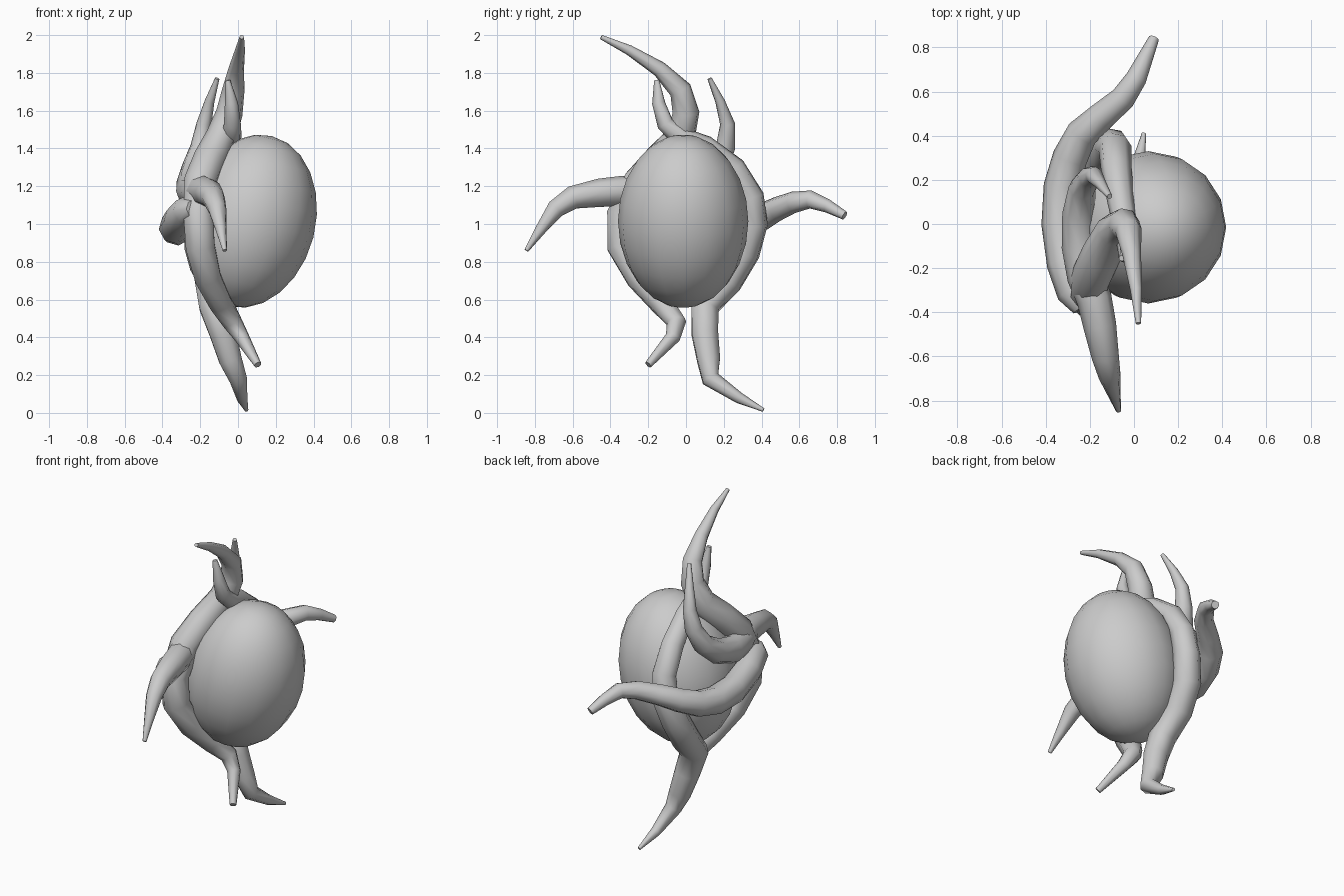
import bpy, math

# Egg-shaped body, leaning slightly towards +x
bpy.ops.mesh.primitive_uv_sphere_add(segments=16, ring_count=12, radius=1,
    location=(0.065, -0.015, 1.015), rotation=(0, 0.25, 0))
body = bpy.context.object
body.name = "body"
body.scale = (0.345, 0.345, 0.465)
bpy.ops.object.shade_smooth()


def tentacle(name, pts):
    """Tapered tube through (x, y, z, radius) points."""
    cu = bpy.data.curves.new(name, 'CURVE')
    cu.dimensions = '3D'
    cu.bevel_depth = 1.0
    cu.bevel_resolution = 2
    cu.use_fill_caps = True
    sp = cu.splines.new('POLY')
    sp.points.add(len(pts) - 1)
    for p, (x, y, z, r) in zip(sp.points, pts):
        p.co = (x, y, z, 1)
        p.radius = r
    ob = bpy.data.objects.new(name, cu)
    bpy.context.collection.objects.link(ob)
    bpy.ops.object.select_all(action='DESELECT')
    ob.select_set(True)
    bpy.context.view_layer.objects.active = ob
    bpy.ops.object.convert(target='MESH')
    bpy.ops.object.shade_smooth_by_angle(angle=math.radians(60))


# Long strand on the front side: top tip, round the body, lower tip
tentacle("front_tentacle", [
    (0.02, -0.45, 1.99, 0.012), (0.01, -0.30, 1.92, 0.027), (-0.01, -0.14, 1.82, 0.042),
    (-0.025, -0.03, 1.71, 0.06), (-0.045, 0.00, 1.59, 0.072), (-0.09, -0.03, 1.46, 0.083),
    (-0.15, -0.14, 1.34, 0.09), (-0.20, -0.25, 1.22, 0.09), (-0.21, -0.34, 1.05, 0.085),
    (-0.20, -0.34, 0.88, 0.083), (-0.16, -0.25, 0.72, 0.075), (-0.09, -0.13, 0.58, 0.065),
    (-0.03, -0.05, 0.48, 0.053), (0.02, -0.07, 0.40, 0.04), (0.105, -0.20, 0.255, 0.02)])

# Long strand on the rear side: foot, round the body, small upper tip
tentacle("rear_tentacle", [
    (0.045, 0.41, 0.015, 0.010), (0.02, 0.28, 0.08, 0.03), (0.00, 0.13, 0.18, 0.05),
    (-0.04, 0.12, 0.28, 0.065), (-0.08, 0.10, 0.42, 0.075), (-0.13, 0.10, 0.57, 0.083),
    (-0.15, 0.22, 0.70, 0.085), (-0.14, 0.31, 0.85, 0.085), (-0.10, 0.355, 1.00, 0.08),
    (-0.085, 0.34, 1.14, 0.075), (-0.08, 0.25, 1.29, 0.07), (-0.06, 0.10, 1.41, 0.06),
    (-0.035, -0.03, 1.46, 0.055), (-0.03, -0.11, 1.53, 0.045),
    (-0.035, -0.145, 1.64, 0.035), (-0.055, -0.155, 1.76, 0.014)])

# Arm reaching to -y, running behind the body and up to a tip
tentacle("side_tentacle", [
    (-0.07, -0.845, 0.86, 0.012), (-0.09, -0.77, 0.97, 0.03), (-0.11, -0.69, 1.08, 0.05),
    (-0.13, -0.60, 1.14, 0.062), (-0.155, -0.46, 1.165, 0.075), (-0.18, -0.34, 1.175, 0.08),
    (-0.22, -0.24, 1.17, 0.083), (-0.245, -0.10, 1.17, 0.083), (-0.25, 0.05, 1.22, 0.075),
    (-0.235, 0.16, 1.30, 0.063), (-0.20, 0.21, 1.41, 0.052), (-0.18, 0.22, 1.53, 0.04),
    (-0.15, 0.18, 1.65, 0.026), (-0.11, 0.125, 1.77, 0.012)])

# Wide arm sweeping round the back and out to +y
tentacle("back_tentacle", [
    (-0.23, -0.38, 1.08, 0.05), (-0.27, -0.31, 1.07, 0.08), (-0.31, -0.18, 1.02, 0.085),
    (-0.335, 0.00, 0.98, 0.085), (-0.325, 0.17, 0.97, 0.085), (-0.29, 0.30, 0.99, 0.08),
    (-0.235, 0.41, 1.04, 0.073), (-0.15, 0.485, 1.08, 0.065), (-0.05, 0.57, 1.115, 0.057),
    (0.01, 0.66, 1.13, 0.048), (0.05, 0.75, 1.095, 0.036), (0.09, 0.84, 1.045, 0.024)])
